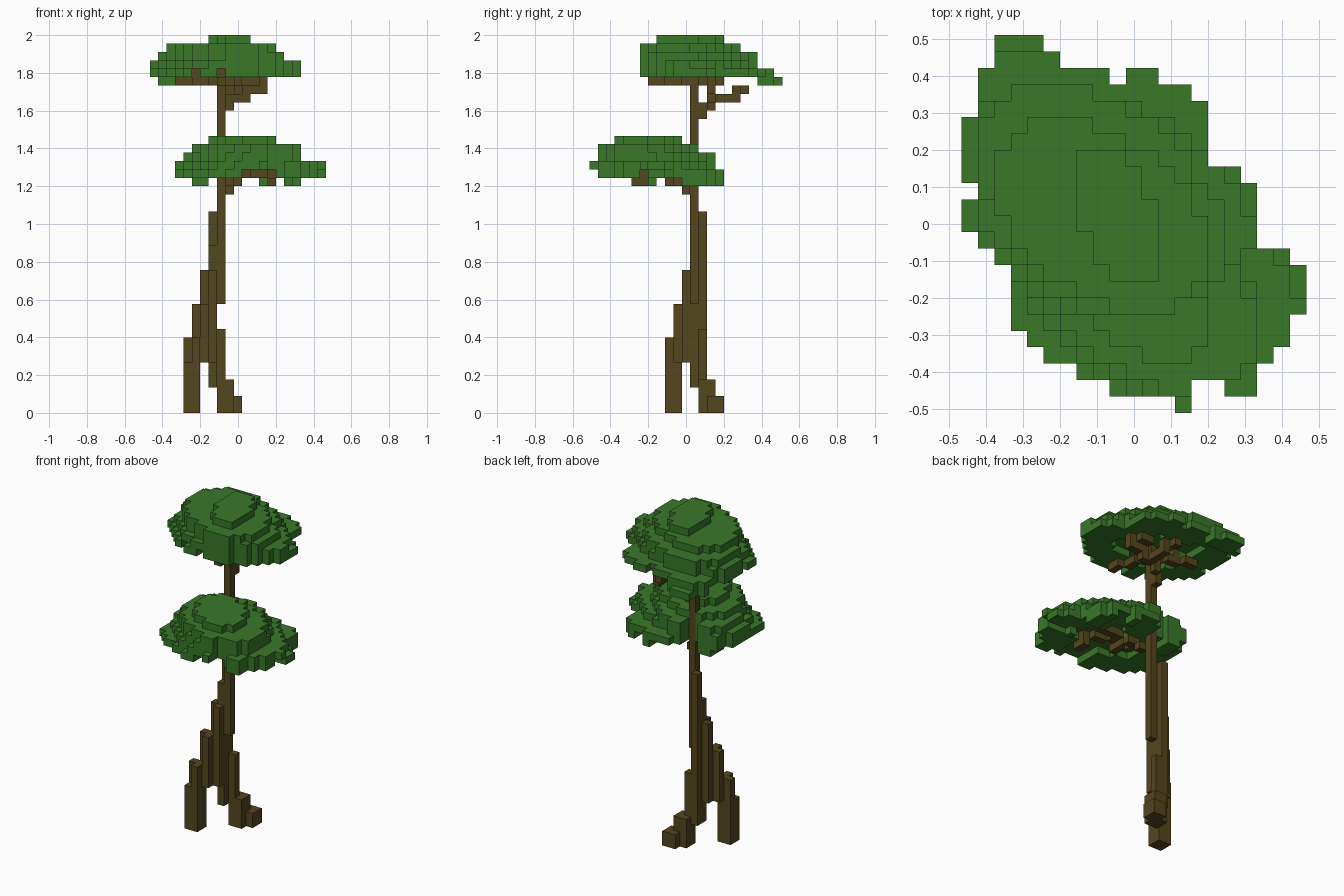
import bpy
import bmesh
from mathutils import Vector

cube = bpy.data.objects.get("Cube")
if cube:
    bpy.data.objects.remove(cube, do_unlink=True)

# The tree is laid out on a grid of small cubes
CELL = 2 / 45
ORIGIN = Vector((-10.5 * CELL, -11.5 * CELL, 0))
SLANT = -0.42  # canopies are longest towards the back right corner


def make_material(name, colour):
    material = bpy.data.materials.new(name)
    material.use_nodes = True
    material.diffuse_color = colour
    material.node_tree.nodes["Principled BSDF"].inputs["Base Color"].default_value = colour
    return material


leaf_green = make_material("leaf green", (0.041, 0.188, 0.022, 1))
bark_brown = make_material("bark brown", (0.088, 0.061, 0.013, 1))


def cell_face(cell, axis, side):
    """Corner coordinates of one side of a grid cell, wound outwards."""
    u, v = (axis + 1) % 3, (axis + 2) % 3
    corners = []
    for du, dv in ((0, 0), (1, 0), (1, 1), (0, 1)):
        corner = list(cell)
        corner[axis] += side
        corner[u] += du
        corner[v] += dv
        corners.append(tuple(corner))
    return corners if side else corners[::-1]


def build_cells(name, cells, material):
    """Turn a set of grid cells into a mesh of its outer faces only."""
    bm = bmesh.new()
    verts = {}
    for cell in sorted(cells):
        for axis in range(3):
            for side in (0, 1):
                neighbour = list(cell)
                neighbour[axis] += 1 if side else -1
                if tuple(neighbour) in cells:
                    continue
                loop = []
                for corner in cell_face(cell, axis, side):
                    if corner not in verts:
                        verts[corner] = bm.verts.new(ORIGIN + Vector(corner) * CELL)
                    loop.append(verts[corner])
                bm.faces.new(loop)
    mesh = bpy.data.meshes.new(name)
    bm.to_mesh(mesh)
    bm.free()
    mesh.materials.append(material)
    obj = bpy.data.objects.new(name, mesh)
    bpy.context.collection.objects.link(obj)
    return obj


def columns(plan, bottom, top):
    """Cells of upright columns standing on the given plan."""
    return {(i, j, k) for i, j in plan for k in range(bottom, top)}


def branch(*points):
    """Cells along a path of grid points."""
    cells = set()
    for a, b in zip(points, points[1:]):
        a, b = Vector(a), Vector(b)
        steps = int(max(abs(c) for c in b - a))
        for s in range(steps + 1):
            cells.add(tuple(int(c + 0.5) for c in a.lerp(b, s / steps)))
    return cells


def outline(first_row, lefts, rights):
    """Plan of a canopy from the first and last cell of each row."""
    return {(i, first_row + n)
            for n, (a, b) in enumerate(zip(lefts, rights))
            for i in range(a, b + 1)}


def rounded(plan, x, y):
    """Part of a plan inside a slanted ellipse that fills inclusive ranges."""
    cx, cy = sum(x) / 2, sum(y) / 2
    rx, ry = (x[1] - x[0] + 1) / 2, (y[1] - y[0] + 1) / 2
    kept = set()
    for i, j in plan:
        u, v = (i - cx) / rx, (j - cy) / ry
        if u * u + v * v - 2 * SLANT * u * v <= 1 - SLANT ** 2:
            kept.add((i, j))
    return kept


def rim(plan, width):
    """Plan with its middle hollowed out."""
    inner = plan
    for _ in range(width):
        inner = {(i, j) for i, j in inner
                 if {(i + 1, j), (i - 1, j), (i, j + 1), (i, j - 1)} <= inner}
    return plan - inner


def stack(base, layers):
    return {(i, j, base + n) for n, layer in enumerate(layers) for i, j in layer}


# Upper canopy: hanging fringe, hollow rim, then shrinking layers
upper = outline(5,
                (7, 5, 3, 2, 1, 0, 0, 0, 1, 0, 0, 0, 0, 1, 1, 1, 2, 2),
                (9, 12, 14, 15, 16, 17, 17, 17, 17, 16, 14, 14, 14, 14, 13, 11, 5, 4))
upper -= {(9, 20)}
upper_rim = {(i, j) for i, j in rim(upper, 4) if 6 <= j <= 21 and i + j >= 11}
upper_rim -= {(i, j) for i in (5, 8) for j in range(10)}
upper_layers = [
    {(i, j) for i, j in upper if j >= 20 and i <= 5},
    upper_rim,
    rounded(upper, (0, 17), (5, 19)),
    rounded(upper, (1, 15), (6, 19)),
    rounded(upper, (2, 14), (6, 17)),
    rounded(upper, (7, 11), (8, 15)),
]

# Lower canopy, split by a slot behind the trunk
lower = outline(0,
                (11, 9, 7, 5, 4, 3, 3, 3, 3, 3, 3, 3, 4, 4, 9, 10),
                (13, 17, 17, 18, 19, 19, 20, 20, 20, 19, 17, 17, 17, 17, 16, 13))
lower -= {(14, 1), (15, 1)}
lower -= {(i, j) for i, j in lower if j >= 12 and i <= 8 and i + j >= 20}
lower_fringe = {(i, j) for i, j in lower
                if (i >= 16 and j >= 11) or (5 <= i <= 6 and j >= 11)
                or (i == 13 and j >= 14)}
lower_fringe.add((17, 7))
lower_rim = {(i, j) for i, j in rim(lower, 4) if j >= 1}
lower_rim -= {(i, j) for i, j in lower if (11 <= i <= 14 and j <= 5) or (j == 6 and i >= 15)}
lower_layers = [
    lower_fringe,
    lower_rim,
    rounded(lower, (3, 20), (0, 14)),
    rounded(lower, (4, 17), (1, 14)),
    rounded(lower, (5, 17), (1, 12)),
    rounded(lower, (7, 14), (3, 10)),
]

# Trunk of staggered columns
trunk = (columns([(8, 12)], 13, 41)
         | columns([(7, 13)], 3, 24)
         | columns([(7, 12)], 3, 20)
         | columns([(8, 13)], 0, 10))

# Stepped buttress roots
left_root = (columns([(6, 12), (7, 11)], 6, 17)
             | columns([(5, 11), (6, 10), (6, 11)], 6, 13)
             | columns([(4, 10), (5, 9), (5, 10)], 0, 9)
             | columns([(4, 9)], 0, 6))
right_root = (columns([(8, 14), (9, 13), (9, 14)], 0, 4)
              | columns([(9, 15), (10, 14), (10, 15)], 0, 2))

# Branches under each canopy
upper_branches = (
    branch((8, 13, 35), (8, 13, 36), (9, 14, 36), (9, 14, 37), (10, 15, 37),
           (10, 17, 37), (10, 17, 38), (9, 18, 38))
    | branch((10, 14, 37), (11, 14, 37), (11, 14, 38), (13, 14, 38), (13, 14, 39),
             (11, 15, 39))
    | branch((7, 12, 39), (5, 13, 39), (3, 14, 39))
    | branch((5, 13, 39), (5, 13, 40))
    | branch((8, 11, 39), (9, 9, 39), (10, 7, 39)))
lower_branches = (
    branch((9, 11, 26), (9, 10, 27), (10, 10, 27), (11, 8, 28), (14, 6, 28),
           (14, 6, 27), (14, 5, 27))
    | branch((11, 9, 28), (14, 9, 28))
    | branch((9, 10, 27), (9, 6, 28)))

bark = trunk | left_root | right_root | upper_branches | lower_branches

build_cells("trunk_and_roots", trunk | left_root | right_root, bark_brown)
build_cells("upper_branches", upper_branches - trunk, bark_brown)
build_cells("lower_branches", lower_branches - trunk, bark_brown)
build_cells("upper_canopy", stack(39, upper_layers) - bark, leaf_green)
build_cells("lower_canopy", stack(27, lower_layers) - bark, leaf_green)
